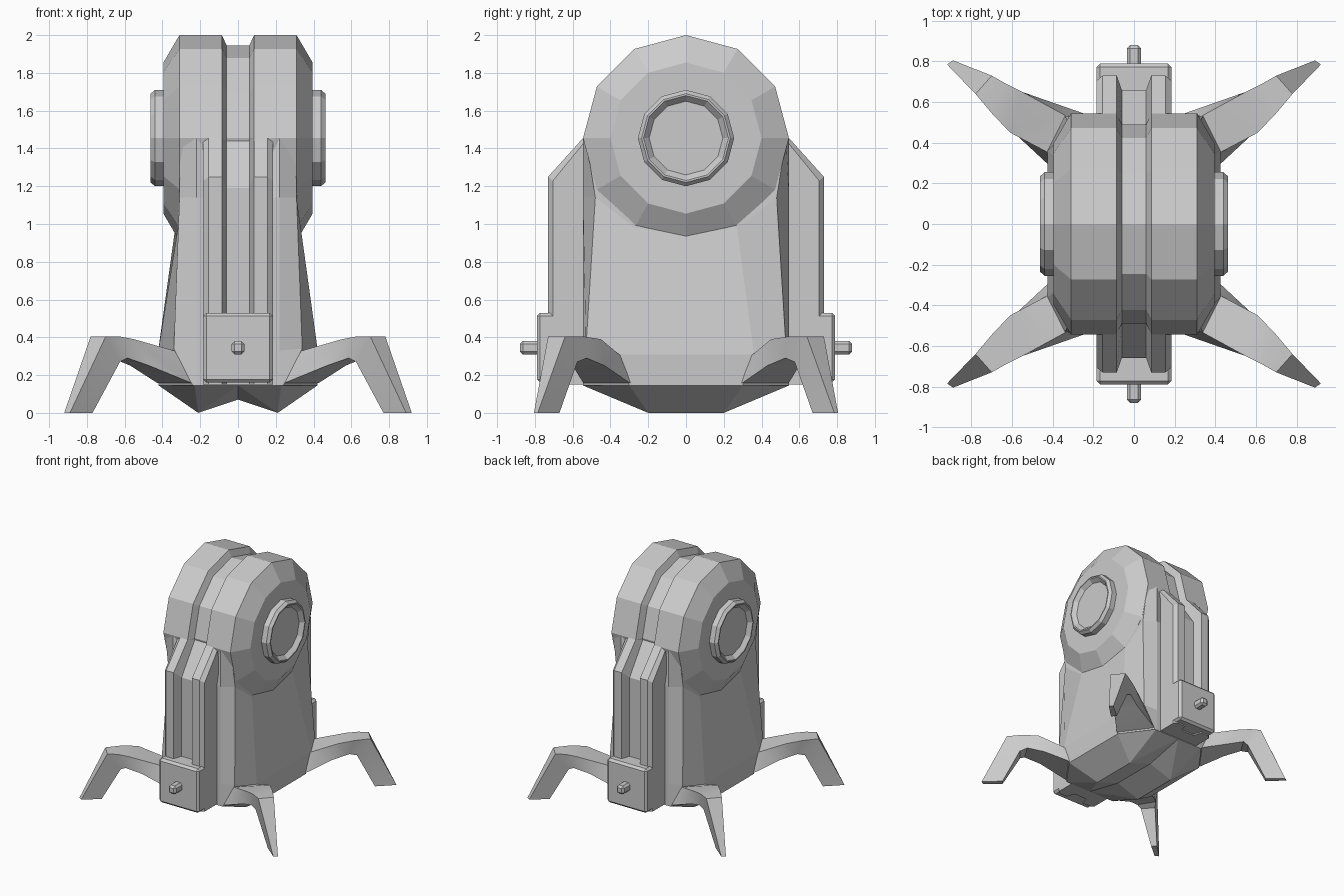
import bpy, bmesh, math

if "Cube" in bpy.data.objects:
    bpy.data.objects.remove(bpy.data.objects["Cube"])

grey = bpy.data.materials.new("plain grey")
grey.use_nodes = True
COLOUR = (0.6, 0.6, 0.6, 1)
grey.diffuse_color = COLOUR
grey.node_tree.nodes["Principled BSDF"].inputs["Base Color"].default_value = COLOUR


def finish(name, bm, smooth=False):
    bmesh.ops.recalc_face_normals(bm, faces=bm.faces)
    mesh = bpy.data.meshes.new(name)
    bm.to_mesh(mesh)
    bm.free()
    mesh.materials.append(grey)
    ob = bpy.data.objects.new(name, mesh)
    bpy.context.collection.objects.link(ob)
    if smooth:
        bpy.context.view_layer.objects.active = ob
        ob.select_set(True)
        bpy.ops.object.shade_smooth_by_angle(angle=math.radians(32))
        ob.select_set(False)
    return ob


def loft(name, rings, smooth=False):
    """Skin closed rings of equal length and cap both ends."""
    bm = bmesh.new()
    loops = [[bm.verts.new(p) for p in ring] for ring in rings]
    n = len(loops[0])
    for a, b in zip(loops, loops[1:]):
        for i in range(n):
            j = (i + 1) % n
            bm.faces.new((a[i], a[j], b[j], b[i]))
    bm.faces.new(loops[0])
    bm.faces.new(loops[-1])
    return finish(name, bm, smooth)


def lathe(name, profile, sides=12, height=1.455):
    """Revolve (x, radius) pairs about the sideways axis."""
    turns = [math.tau * i / sides for i in range(sides)]
    return loft(name, [[(x, r * math.sin(t), height + r * math.cos(t)) for t in turns]
                       for x, r in profile])


def four_way(points):
    """Mirror a quarter outline, ordered from front centre to side, into a full ring."""
    half = points + [(x, -y, z) for x, y, z in reversed(points)]
    return half + [(-x, y, z) for x, y, z in reversed(half)]


def box(name, size, centre, bevel):
    bm = bmesh.new()
    bmesh.ops.create_cube(bm, size=1)
    for v in bm.verts:
        v.co = [c + s * q for c, s, q in zip(centre, size, v.co)]
    bmesh.ops.bevel(bm, geom=bm.edges[:], offset=bevel, segments=1, affect='EDGES')
    return finish(name, bm)


# Drum with central groove
drum_half = [(0.06, 0.49), (0.085, 0.545), (0.31, 0.545), (0.395, 0.40)]
lathe("drum", [(-x, r) for x, r in reversed(drum_half)] + drum_half)

# Side hubs with dished ends
hub = [(0.38, 0.255), (0.44, 0.255), (0.462, 0.235), (0.462, 0.225), (0.43, 0.195)]
for side, s in (("left", 1), ("right", -1)):
    lathe(side + "_hub", [(s * x, r) for x, r in hub])

# Tapered body with chamfered corners
loft("body", [four_way(q) for q in (
    [(0.09, 0.545, 0.145), (0.22, 0.545, 0.145), (0.24, 0.545, 0.145), (0.42, 0.30, 0.145)],
    [(0.09, 0.545, 0.33), (0.22, 0.545, 0.33), (0.34, 0.53, 0.34), (0.425, 0.36, 0.31)],
    [(0.09, 0.545, 1.14), (0.22, 0.545, 1.14), (0.31, 0.48, 1.14), (0.318, 0.27, 0.98)],
    [(0.09, 0.47, 1.455), (0.22, 0.545, 1.455), (0.305, 0.53, 1.455), (0.30, 0.25, 1.2)])])

# Underside keels, one hull each side
for side, s in (("left", 1), ("right", -1)):
    bm = bmesh.new()
    for x, y, z in ((0, 0.545, 0.145), (0.23, 0.545, 0.145), (0.42, 0.30, 0.145),
                    (0.21, 0.20, 0), (0, 0.20, 0.07)):
        for f in (1, -1):
            bm.verts.new((s * x, f * y, z))
    bmesh.ops.convex_hull(bm, input=bm.verts[:])
    bmesh.ops.dissolve_limit(bm, angle_limit=0.02, verts=bm.verts[:], edges=bm.edges[:])
    finish(side + "_keel", bm)

# Grooved rails, latch boxes and knobs at front and back
rail_half = [(0.06, 0.07), (0.085, 0), (0.155, 0), (0.185, 0.025), (0.185, 0.2)]
section = [(-x, d) for x, d in reversed(rail_half)] + rail_half
for end, f in (("front", -1), ("back", 1)):
    loft(end + "_rails", [
        [(x, f * (0.73 - d), 0.15) for x, d in section],
        [(x, f * (0.73 - d), 1.25 - 0.86 * d) for x, d in section],
        [(x, f * (0.545 - d), 1.455) for x, d in section]])
    box(end + "_latch_box", (0.37, 0.18, 0.37), (0, f * 0.70, 0.345), 0.018)
    box(end + "_knob", (0.07, 0.13, 0.07), (0, f * 0.815, 0.345), 0.016)

# Four splayed legs: top inner, top outer, under outer, under inner
leg = [
    [(0.32, 0.50, 0.33), (0.40, 0.33, 0.31), (0.40, 0.28, 0.15), (0.22, 0.53, 0.15)],
    [(0.34, 0.535, 0.33), (0.43, 0.355, 0.31), (0.43, 0.30, 0.16), (0.25, 0.545, 0.16)],
    [(0.55, 0.65, 0.39), (0.61, 0.45, 0.39), (0.57, 0.43, 0.25), (0.47, 0.60, 0.25)],
    [(0.63, 0.69, 0.405), (0.70, 0.545, 0.405), (0.665, 0.525, 0.29), (0.585, 0.655, 0.29)],
    [(0.70, 0.73, 0.405), (0.78, 0.64, 0.405), (0.70, 0.575, 0.27), (0.625, 0.66, 0.27)],
    [(0.89, 0.805, 0), (0.92, 0.785, 0), (0.80, 0.67, 0), (0.77, 0.705, 0)],
]
for end, f in (("front", -1), ("back", 1)):
    for side, s in (("left", 1), ("right", -1)):
        loft(f"{end}_{side}_leg", [[(s * x, f * y, z) for x, y, z in ring] for ring in leg], True)
